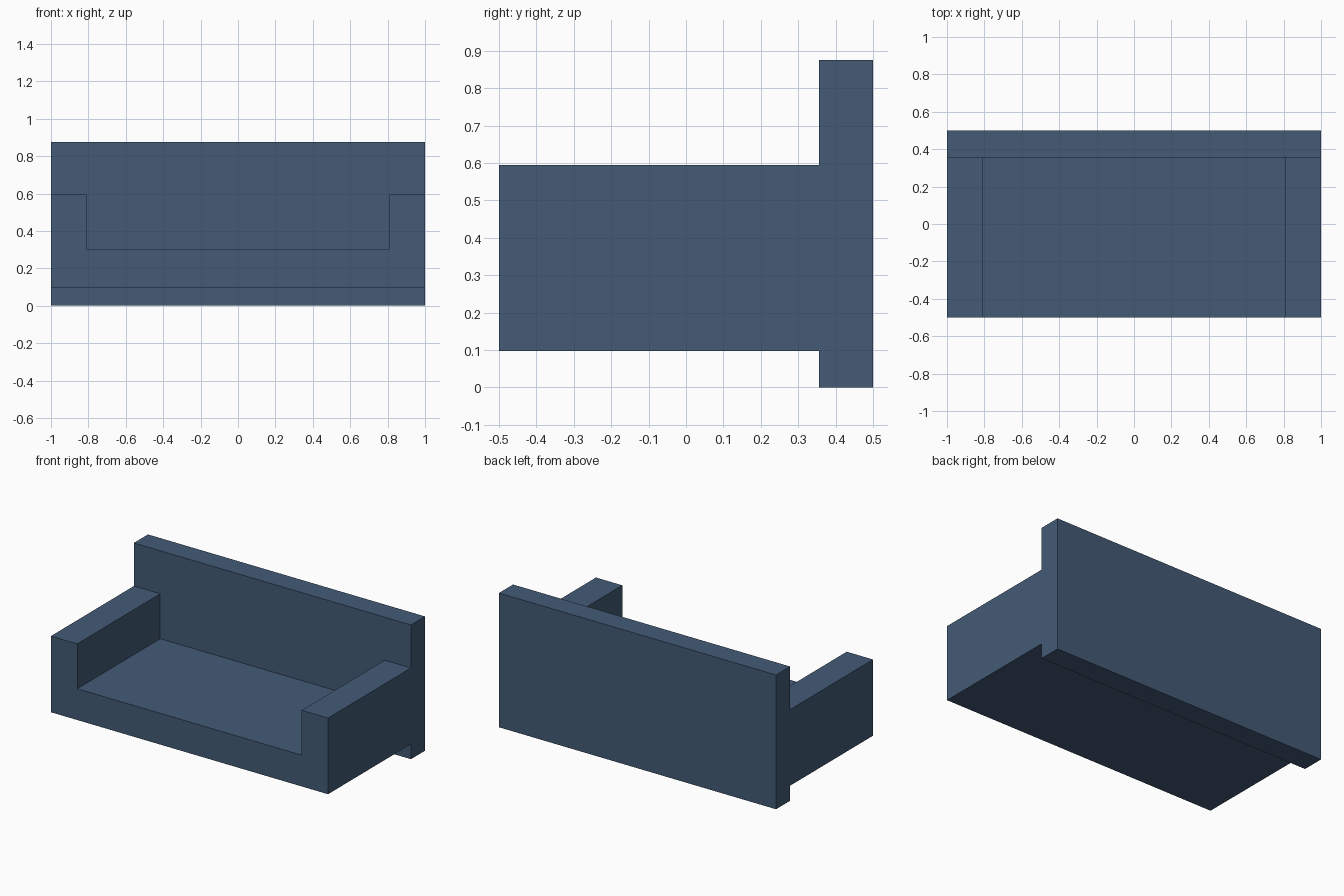
import bpy
import bmesh

default_cube = bpy.data.objects.get("Cube")
if default_cube:
    bpy.data.objects.remove(default_cube, do_unlink=True)

# Upholstery colour
COLOUR = (0.057, 0.104, 0.182, 1.0)
fabric = bpy.data.materials.new("slate_blue_fabric")
fabric.use_nodes = True
fabric.diffuse_color = COLOUR
fabric.node_tree.nodes["Principled BSDF"].inputs["Base Color"].default_value = COLOUR

# Main dimensions
HALF_WIDTH, HALF_DEPTH = 1.0, 0.5
ARM_INNER = 0.81
BACK_FRONT = 0.355
BASE_Z, SEAT_Z, ARM_Z, BACK_Z = 0.098, 0.302, 0.595, 0.876


def extrude_profile(name, half_profile, y_front, y_back):
    """Mirror a right-hand (x, z) outline and extrude it front to back."""
    outline = half_profile + [(-x, z) for x, z in reversed(half_profile)]
    bm = bmesh.new()
    face = bm.faces.new([bm.verts.new((x, y_front, z)) for x, z in outline])
    result = bmesh.ops.extrude_face_region(bm, geom=[face], use_keep_orig=True)
    moved = [v for v in result["geom"] if isinstance(v, bmesh.types.BMVert)]
    bmesh.ops.translate(bm, verts=moved, vec=(0, y_back - y_front, 0))
    bmesh.ops.recalc_face_normals(bm, faces=bm.faces)
    mesh = bpy.data.meshes.new(name)
    bm.to_mesh(mesh)
    bm.free()
    mesh.materials.append(fabric)
    obj = bpy.data.objects.new(name, mesh)
    bpy.context.collection.objects.link(obj)
    return obj


# Seat with an arm on each side
extrude_profile("seat_and_arms",
                [(HALF_WIDTH, BASE_Z), (HALF_WIDTH, ARM_Z),
                 (ARM_INNER, ARM_Z), (ARM_INNER, SEAT_Z)],
                -HALF_DEPTH, BACK_FRONT)

# Full-height backrest reaching the floor
extrude_profile("backrest",
                [(HALF_WIDTH, 0.0), (HALF_WIDTH, BACK_Z)],
                BACK_FRONT, HALF_DEPTH)
